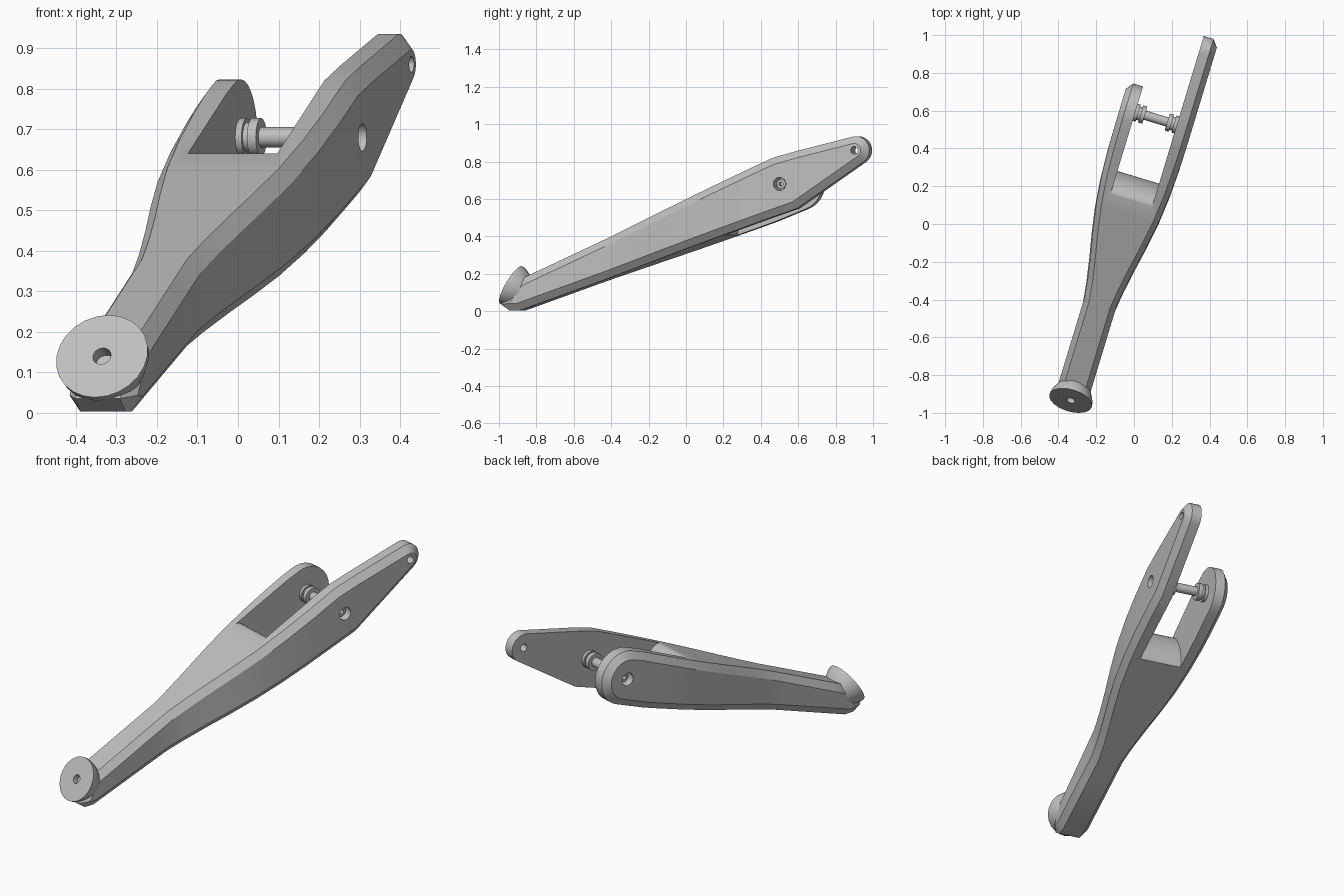
import bpy, bmesh, math
from math import sin, cos, radians, pi
from mathutils import Matrix, Vector

if "Cube" in bpy.data.objects:
    bpy.data.objects.remove(bpy.data.objects["Cube"])

grey = bpy.data.materials.new("plain_grey")
grey.use_nodes = True
grey.diffuse_color = (0.52, 0.52, 0.52, 1)
grey.node_tree.nodes["Principled BSDF"].inputs["Base Color"].default_value = (0.52, 0.52, 0.52, 1)

PIN = (0.568, 0.68)      # cross pin centre, along the lever and up
TIP = (0.985, 0.86)      # small hole near the long tip


def make_object(name, bm):
    bmesh.ops.remove_doubles(bm, verts=bm.verts, dist=1e-5)
    bmesh.ops.recalc_face_normals(bm, faces=bm.faces)
    mesh = bpy.data.meshes.new(name)
    bm.to_mesh(mesh)
    bm.free()
    mesh.materials.append(grey)
    obj = bpy.data.objects.new(name, mesh)
    bpy.context.collection.objects.link(obj)
    return obj


def finish(obj):
    # smooth shading, then turn the lever into its final pose
    obj.data.shade_smooth()
    obj.data.set_sharp_from_angle(angle=radians(28))
    obj.rotation_euler.z = radians(-16.86)
    obj.location = (-0.048, 0.0145, 0)


def lathe(name, profile, matrix, sides=24):
    bm = bmesh.new()
    rings = [[bm.verts.new(matrix @ Vector((r * cos(2 * pi * k / sides), r * sin(2 * pi * k / sides), h)))
              for k in range(sides)] for r, h in profile]
    for a, b in zip(rings, rings[1:]):
        for k in range(sides):
            j = (k + 1) % sides
            bm.faces.new((a[k], a[j], b[j], b[k]))
    return make_object(name, bm)


def across(point, w=0):
    return Matrix.Translation((w, point[0], point[1])) @ Matrix.Rotation(pi / 2, 4, 'Y')


# Outline rules: straight top and bottom lines, flaring half width
def top(s):
    return 0.2 + 0.45 * (s + 0.858)


def bottom(s):
    return 0.345 * (s + 0.94)


WIDTHS = [(-0.46, 0.088), (-0.36, 0.101), (-0.23, 0.124), (-0.1, 0.15),
          (0.04, 0.174), (0.2, 0.19), (0.35, 0.197), (0.5, 0.199)]


def half_width(s):
    if s <= WIDTHS[0][0]:
        return WIDTHS[0][1]
    for (s0, w0), (s1, w1) in zip(WIDTHS, WIDTHS[1:]):
        if s <= s1:
            return w0 + (w1 - w0) * (s - s0) / (s1 - s0)
    return WIDTHS[-1][1]


def round_end(centre, radius, upper, lower, steps=6):
    middle = (upper + lower) / 2
    pairs = []
    for k in range(steps):
        t = k / (steps - 0.5)
        angles = (upper + (middle - upper) * t, lower + (middle - lower) * t)
        pairs.append([(centre[0] + radius * cos(radians(a)), centre[1] + radius * sin(radians(a)))
                      for a in angles])
    return pairs


def inset(points, d):
    # mitred inset of a closed outline
    result = []
    for i, p in enumerate(points):
        p = Vector(p)
        e0 = (p - Vector(points[i - 1])).normalized()
        e1 = (Vector(points[(i + 1) % len(points)]) - p).normalized()
        n0, n1 = Vector((e0.y, -e0.x)), Vector((e1.y, -e1.x))
        result.append(p + (n0 + n1) * d / max(0.5, 1 + n0.dot(n1)))
    return result


def half_body(name, side, pairs):
    # one half: centre plane, chamfer start, inset outer face
    n = len(pairs)
    outline = [p[0] for p in pairs] + [p[1] for p in reversed(pairs)]
    inner = inset(outline, 0.038)
    bm = bmesh.new()
    rings = [[bm.verts.new((0, s, z)) for s, z in outline],
             [bm.verts.new((side * (half_width(s) - 0.03), s, z)) for s, z in outline],
             [bm.verts.new((side * half_width(s), q.x, q.y)) for (s, z), q in zip(outline, inner)]]
    for a, b in zip(rings, rings[1:]):
        for k in range(2 * n):
            j = (k + 1) % (2 * n)
            bm.faces.new((a[k], a[j], b[j], b[k]))
    for ring in (rings[0], rings[2]):
        for k in range(n - 1):
            bm.faces.new((ring[k], ring[k + 1], ring[2 * n - 2 - k], ring[2 * n - 1 - k]))
    return make_object(name, bm)


nose = [[(-0.93, 0.168), (-1.03, 0.035)], [(-0.86, top(-0.86)), (-0.985, 0.004)],
        [(-0.8, top(-0.8)), (-0.93, 0.003)]]
shared = nose + [[(s, top(s)), (s, bottom(s))] for s in
                 (-0.6, -0.46, -0.36, -0.23, -0.1, 0.04, 0.2, 0.35, 0.45)]
long_pairs = shared + [[(0.521, 0.82), (0.521, bottom(0.521))], [(0.657, 0.857), (0.657, 0.55)]]
long_pairs += round_end(TIP, 0.075, 105, -56)
short_pairs = shared + round_end(PIN, 0.143, 114, -71, 8)
halves = [half_body("long_half", 1, long_pairs), half_body("short_half", -1, short_pairs)]

# Slot cutter leaving a rounded web between the two plates
slot_outline = []
for k in range(17):
    a = pi / 2 - pi * k / 16
    x, y = 0.07 * cos(a), 0.14 * sin(a)
    slot_outline.append((0.16 + 0.93 * x - 0.37 * y, 0.507 + 0.37 * x + 0.93 * y))
slot_outline += [(slot_outline[-1][0], -0.3), (1.4, -0.3), (1.4, 1.3), (slot_outline[0][0], 1.3)]
bm = bmesh.new()
face = bm.faces.new([bm.verts.new((-0.115, s, z)) for s, z in slot_outline])
extruded = bmesh.ops.extrude_face_region(bm, geom=[face])
bmesh.ops.translate(bm, vec=(0.23, 0, 0), verts=[v for v in extruded["geom"] if isinstance(v, bmesh.types.BMVert)])
cutters = [make_object("slot_cutter", bm)]


def rod(radius, length):
    return [(0, -length), (radius, -length), (radius, length), (0, length)]


cutters.append(lathe("pin_hole_cutter", rod(0.035, 0.4), across(PIN)))
cutters.append(lathe("tip_hole_cutter", rod(0.02, 0.4), across(TIP)))

# Cut both halves and weld them into one lever body
for half in halves:
    for cutter in cutters:
        cutter.hide_render = True
        mod = half.modifiers.new("cut", 'BOOLEAN')
        mod.operation = 'DIFFERENCE'
        mod.solver = 'EXACT'
        mod.object = cutter
bpy.context.view_layer.update()
graph = bpy.context.evaluated_depsgraph_get()
bm = bmesh.new()
for half in halves:
    bm.from_mesh(bpy.data.meshes.new_from_object(half.evaluated_get(graph)))
middle = [f for f in bm.faces if all(abs(v.co.x) < 1e-4 for v in f.verts)]
bmesh.ops.delete(bm, geom=middle, context='FACES')
bmesh.ops.remove_doubles(bm, verts=bm.verts, dist=1e-4)
for f in bm.faces:
    f.material_index = 0
finish(make_object("lever_body", bm))
for obj in halves + cutters:
    bpy.data.objects.remove(obj)

# Flared round head with a blind hole
head_pose = Matrix.Translation((0, -0.992, 0.14)) @ Matrix.Rotation(radians(60.2), 4, 'X')
finish(lathe("round_head", [(0, -0.06), (0.023, -0.06), (0.023, 0), (0.117, 0),
                            (0.115, -0.02), (0.1, -0.055), (0.078, -0.1), (0, -0.1)], head_pose))

# Cross pin with a socket in each end
finish(lathe("cross_pin", [(0, -0.15), (0.011, -0.15), (0.011, -0.17), (0.025, -0.17),
                           (0.025, 0.17), (0.011, 0.17), (0.011, 0.15), (0, 0.15)], across(PIN)))

# Grooved spacers against the inner plate faces
for name, side in (("right_spacer", -1), ("left_spacer", 1)):
    steps = [(0.024, 0.117), (0.047, 0.117), (0.047, 0.099), (0.037, 0.099),
             (0.037, 0.085), (0.047, 0.085), (0.047, 0.062), (0.024, 0.062)]
    finish(lathe(name, [(r, side * h) for r, h in steps], across(PIN)))
